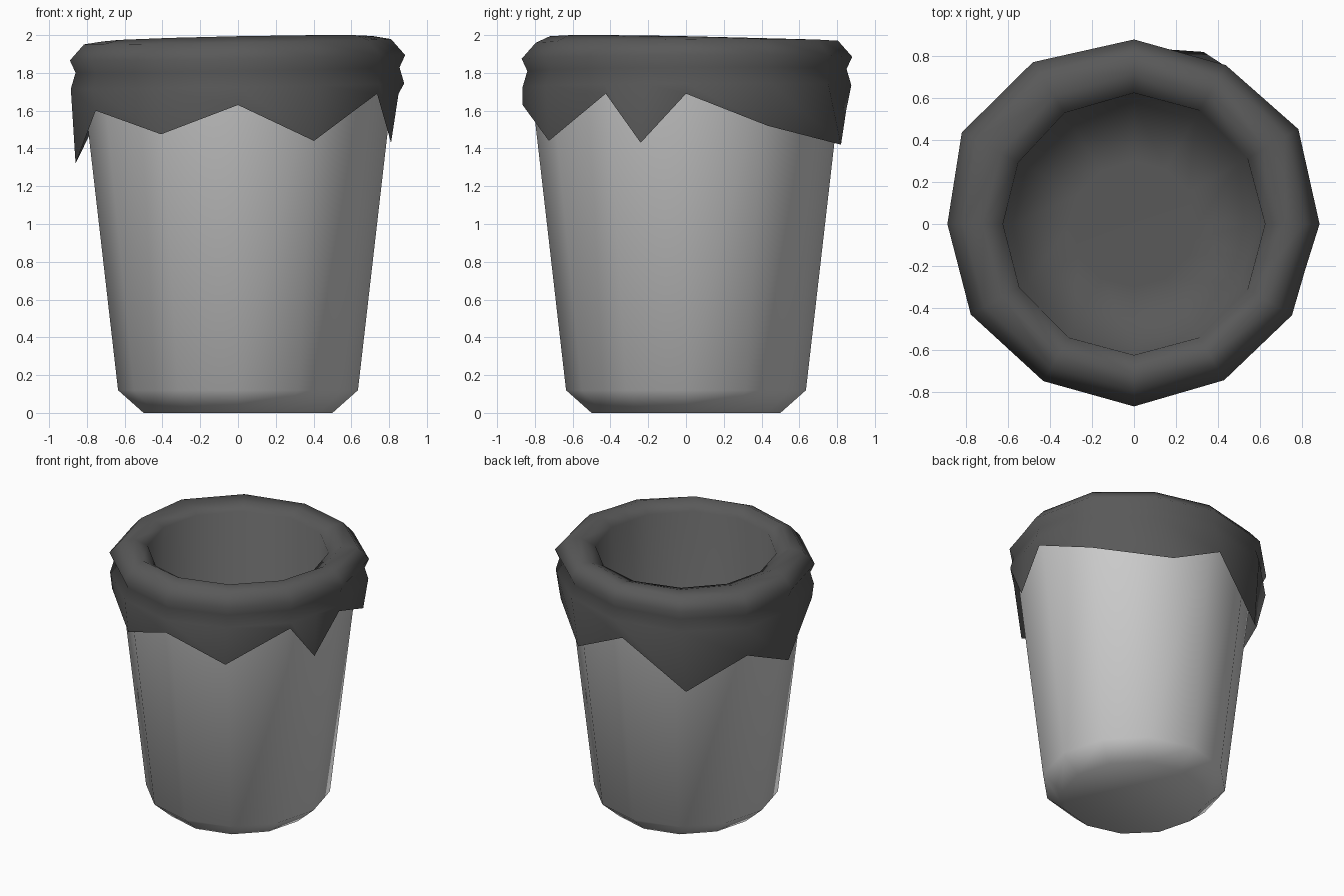
import bpy, bmesh
from math import cos, sin, radians, pi

if "Cube" in bpy.data.objects:
    bpy.data.objects.remove(bpy.data.objects["Cube"])


def loft(name, rings, cap_first, color=None):
    """Skin a list of closed rings of (x, y, z) points."""
    bm = bmesh.new()
    rows = [[bm.verts.new(p) for p in ring] for ring in rings]
    n = len(rows[0])
    for a, b in zip(rows, rows[1:]):
        for i in range(n):
            j = (i + 1) % n
            bm.faces.new((a[i], a[j], b[j], b[i]))
    if cap_first:
        bm.faces.new(rows[0][::-1])
    mesh = bpy.data.meshes.new(name)
    bm.normal_update()
    bm.to_mesh(mesh)
    bm.free()
    for p in mesh.polygons:
        p.use_smooth = True
    obj = bpy.data.objects.new(name, mesh)
    bpy.context.collection.objects.link(obj)
    if color:
        mat = bpy.data.materials.new(name + "_material")
        mat.diffuse_color = color
        mat.use_nodes = True
        mat.node_tree.nodes["Principled BSDF"].inputs["Base Color"].default_value = mat.diffuse_color
        mesh.materials.append(mat)
    return obj


def polar(r, deg, z):
    return (r * cos(radians(deg)), r * sin(radians(deg)), z)


# tapered twelve-sided bin with chamfered foot
bin_profile = [(0.50, 0), (0.635, 0.12), (0.835, 1.86)]
loft("bin_body", [[polar(r, 30 * i, z) for i in range(12)]
                  for r, z in bin_profile], True)

# liner columns: angle, lip radius, hem angle, hem radius, hem height
columns = [
    (0, .885, 0, .85, 1.69), (30, .905, 30, .865, 1.52),
    (60, .875, 68, .885, 1.42), (90, .88, 94, .85, 1.60),
    (122, .91, 125, .86, 1.25), (152, .93, 154, .87, 1.48),
    (180, .89, 180, .86, 1.32), (209, .89, 210, .87, 1.60),
    (240, .865, 241, .84, 1.475), (270, .87, 270, .865, 1.63),
    (300, .86, 299, .83, 1.44), (330, .87, 330, .85, 1.69),
    (345, .845, 343.5, .845, 1.43)]

# inside of the liner: floor, straight wall, lip
inner = [(0.30, 0.12), (0.58, 0.13), (0.625, 1.93)]
# outer rows: radius offset from the lip, height, sideways tilt of the row
outer = [(-0.075, 1.965, .015), (0.0, 1.88, .015),
         (-0.03, 1.815, .015), (-0.005, 1.73, .015)]


def flat(deg):
    # the extra column lies on the chord of its neighbours
    return cos(pi / 12) if deg == 345 else 1


rings = [[polar(r * flat(a), a, z) for a, *_ in columns] for r, z in inner]
# crest of the rim, lower toward the back left
rings.append([polar(0.72 * flat(a), a, 1.98 + 0.02 * cos(radians(a + 45)))
              for a, *_ in columns])
for off, z, tilt in outer:
    rings.append([polar(lip + off, a, z + tilt * cos(radians(a - 20)))
                  for a, lip, *_ in columns])
# ragged zigzag hem
rings.append([polar(r, a, z) for _, _, a, r, z in columns])
loft("bag_liner", rings, True, (0.1, 0.1, 0.1, 1))
